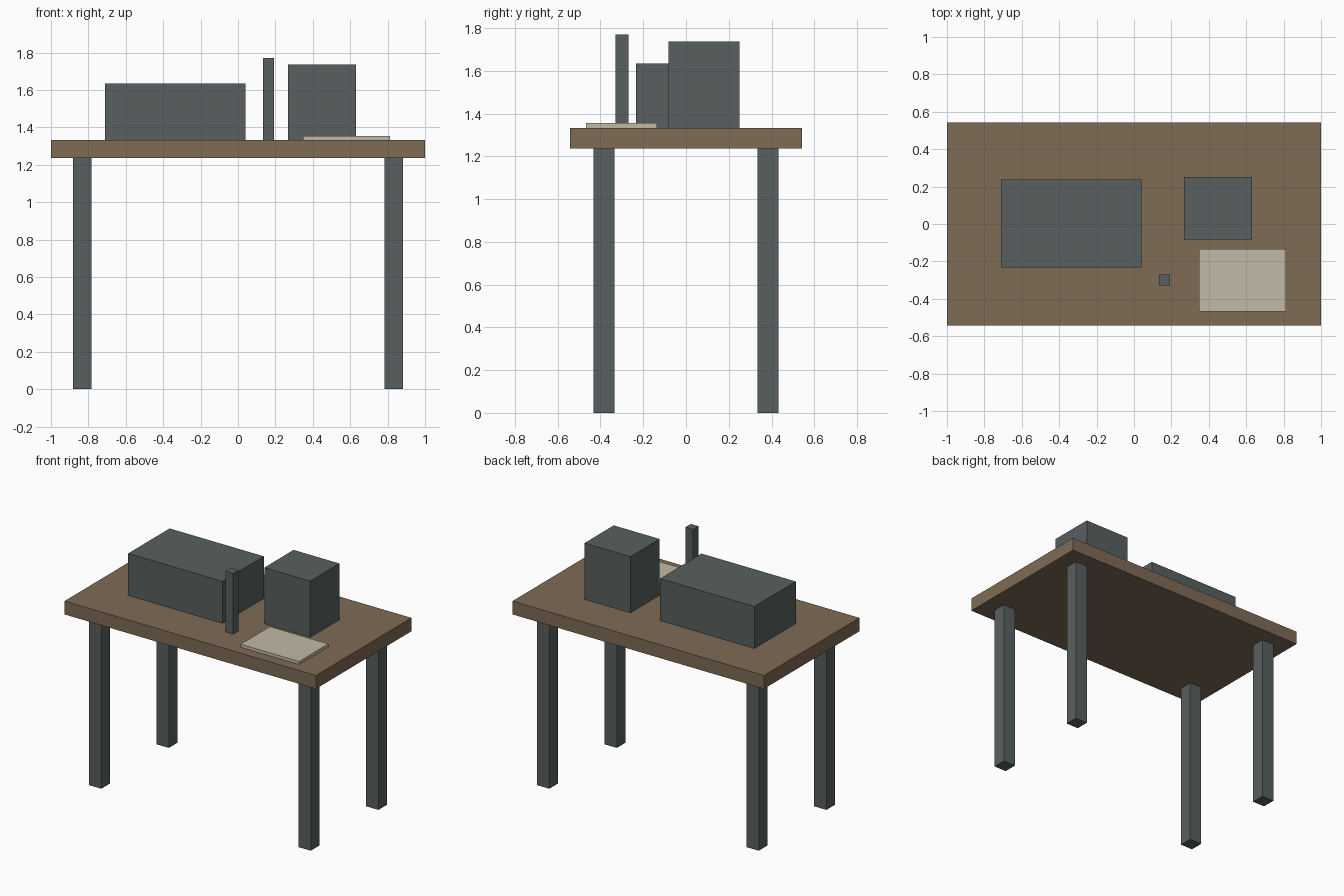
import bpy
import bmesh
from mathutils import Vector

old = bpy.data.objects.get("Cube")
if old:
    bpy.data.objects.remove(old, do_unlink=True)


def make_material(name, rgb):
    mat = bpy.data.materials.new(name)
    mat.use_nodes = True
    color = (*rgb, 1.0)
    mat.diffuse_color = color
    for node in mat.node_tree.nodes:
        if node.type == "BSDF_PRINCIPLED":
            node.inputs["Base Color"].default_value = color
            node.inputs["Roughness"].default_value = 0.8
    return mat


def make_box(name, low, high, mat):
    """Axis-aligned box between two opposite corners."""
    low, high = Vector(low), Vector(high)
    bm = bmesh.new()
    bmesh.ops.create_cube(bm, size=1.0)
    bmesh.ops.scale(bm, vec=high - low, verts=bm.verts)
    mesh = bpy.data.meshes.new(name)
    bm.to_mesh(mesh)
    bm.free()
    mesh.materials.append(mat)
    obj = bpy.data.objects.new(name, mesh)
    obj.location = (low + high) / 2
    bpy.context.collection.objects.link(obj)
    return obj


wood = make_material("brown wood", (0.21, 0.145, 0.09))
metal = make_material("dark grey", (0.097, 0.117, 0.114))
paper = make_material("cream paper", (0.54, 0.49, 0.385))

UNDERSIDE = 1.237
SURFACE = 1.333

# Table top
make_box("table_top", (-1, -0.542, UNDERSIDE), (1, 0.542, SURFACE), wood)

# Four square legs
LEG = 0.049
for side, x in (("right", -0.833), ("left", 0.833)):
    for end, y in (("front", -0.384), ("back", 0.384)):
        make_box(f"{end}_{side}_leg", (x - LEG, y - LEG, 0),
                 (x + LEG, y + LEG, UNDERSIDE), metal)

# Items standing on the table
make_box("long_case", (-0.71, -0.233, SURFACE), (0.04, 0.237, 1.635), metal)
make_box("tall_case", (0.267, -0.082, SURFACE), (0.632, 0.25, 1.737), metal)
make_box("thin_post", (0.133, -0.33, SURFACE), (0.193, -0.27, 1.77), metal)
make_box("paper_pad", (0.348, -0.467, SURFACE), (0.813, -0.135, 1.355), paper)
